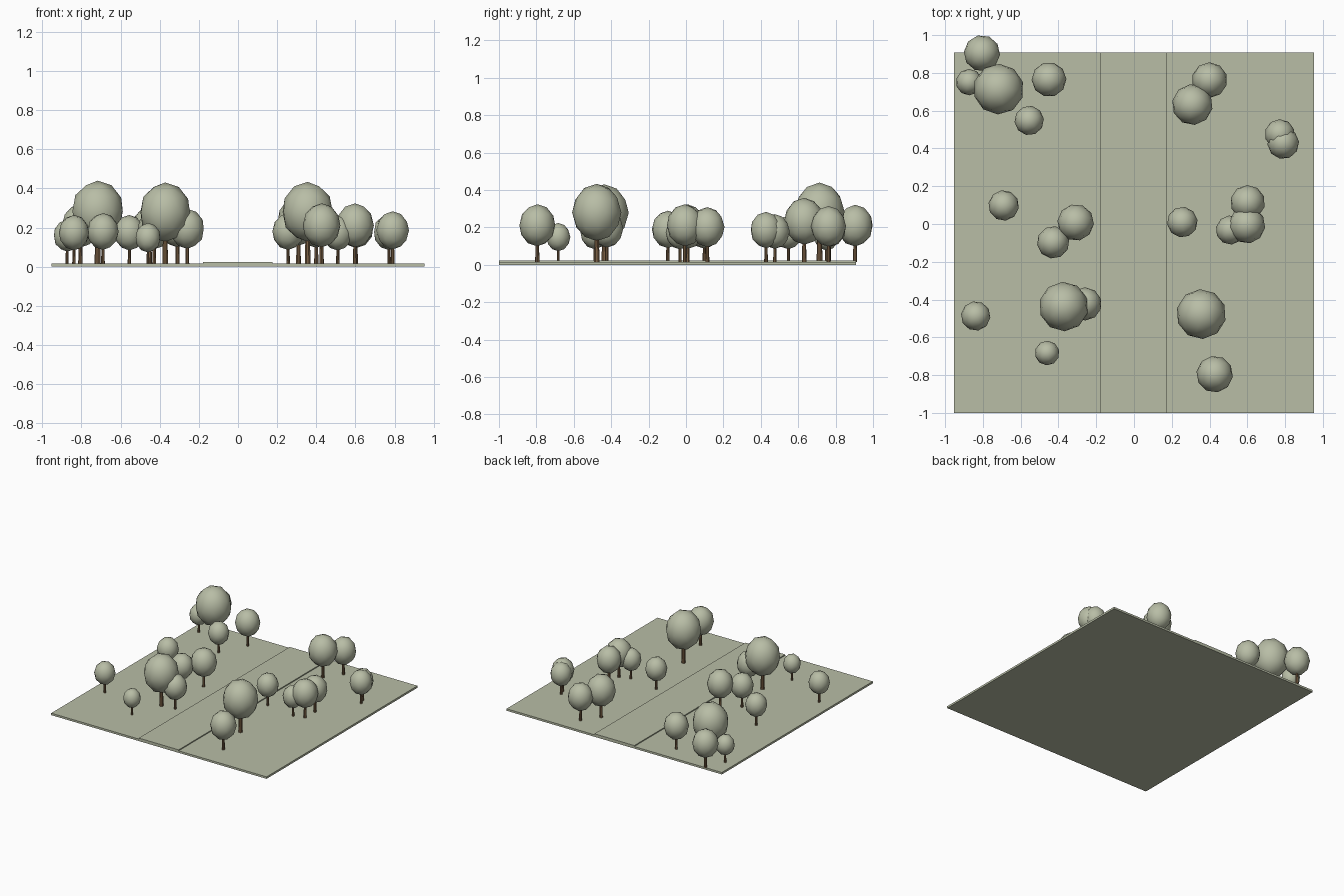
import bpy, math, random

if "Cube" in bpy.data.objects:
    bpy.data.objects.remove(bpy.data.objects["Cube"])

random.seed(4)


def material(name, rgb):
    m = bpy.data.materials.new(name)
    m.diffuse_color = (*rgb, 1)
    m.use_nodes = True
    m.node_tree.nodes["Principled BSDF"].inputs["Base Color"].default_value = m.diffuse_color
    return m


sage = material("sage green", (0.48, 0.51, 0.38))
bark = material("bark brown", (0.20, 0.12, 0.06))


def slab(name, x0, x1, y0, y1, z0, z1, mat):
    bpy.ops.mesh.primitive_cube_add(size=1, location=((x0 + x1) / 2, (y0 + y1) / 2, (z0 + z1) / 2))
    ob = bpy.context.object
    ob.name = name
    ob.scale = (x1 - x0, y1 - y0, z1 - z0)
    ob.data.materials.append(mat)


# Lawn slab with a raised path running front to back
GROUND = 0.016
slab("lawn", -0.953, 0.953, -1.0, 0.908, 0, GROUND, sage)
slab("path", -0.178, 0.175, -1.0, 0.908, GROUND - 0.004, 0.024, sage)

# Trees: x, y, crown radius
trees = [
    (-0.805, 0.904, 0.096), (-0.873, 0.751, 0.070), (-0.717, 0.714, 0.134),
    (-0.450, 0.765, 0.092), (-0.555, 0.548, 0.078), (0.400, 0.762, 0.094),
    (0.309, 0.632, 0.108), (0.772, 0.475, 0.080), (0.790, 0.428, 0.084),
    (-0.690, 0.098, 0.081), (-0.309, 0.008, 0.097), (-0.428, -0.097, 0.086),
    (0.256, 0.010, 0.081), (0.602, 0.114, 0.092), (0.510, -0.032, 0.077),
    (0.598, -0.006, 0.097), (-0.838, -0.487, 0.078), (-0.372, -0.437, 0.131),
    (-0.259, -0.423, 0.088), (-0.460, -0.683, 0.065), (0.356, -0.477, 0.132),
    (0.427, -0.795, 0.097),
]

# Shared crown mesh: faceted outline, smooth shading, slightly tall
bpy.ops.mesh.primitive_ico_sphere_add(subdivisions=2, radius=1, location=(0, 0, 0))
crown = bpy.context.object
bpy.ops.object.shade_smooth()
for v in crown.data.vertices:
    v.co.z = v.co.z * 1.16 + 1.97
crown.data.materials.append(sage)

# Shared tapered trunk mesh, reaching into the crown
bpy.ops.mesh.primitive_cone_add(vertices=8, radius1=0.12, radius2=0.09, depth=1.2, location=(0, 0, 0))
trunk = bpy.context.object
for v in trunk.data.vertices:
    v.co.z += 0.6
trunk.data.materials.append(bark)

# Place a scaled copy of both parts for every tree
for i, (x, y, r) in enumerate(trees, 1):
    turn = random.uniform(0, math.tau)
    for name, src in (("tree_crown", crown), ("tree_trunk", trunk)):
        ob = bpy.data.objects.new(f"{name}_{i}", src.data)
        ob.location = (x, y, GROUND + 0.004 if src is crown else GROUND)
        ob.scale = (r, r, r)
        ob.rotation_euler.z = turn
        bpy.context.collection.objects.link(ob)

for src in (crown, trunk):
    bpy.data.objects.remove(src)
